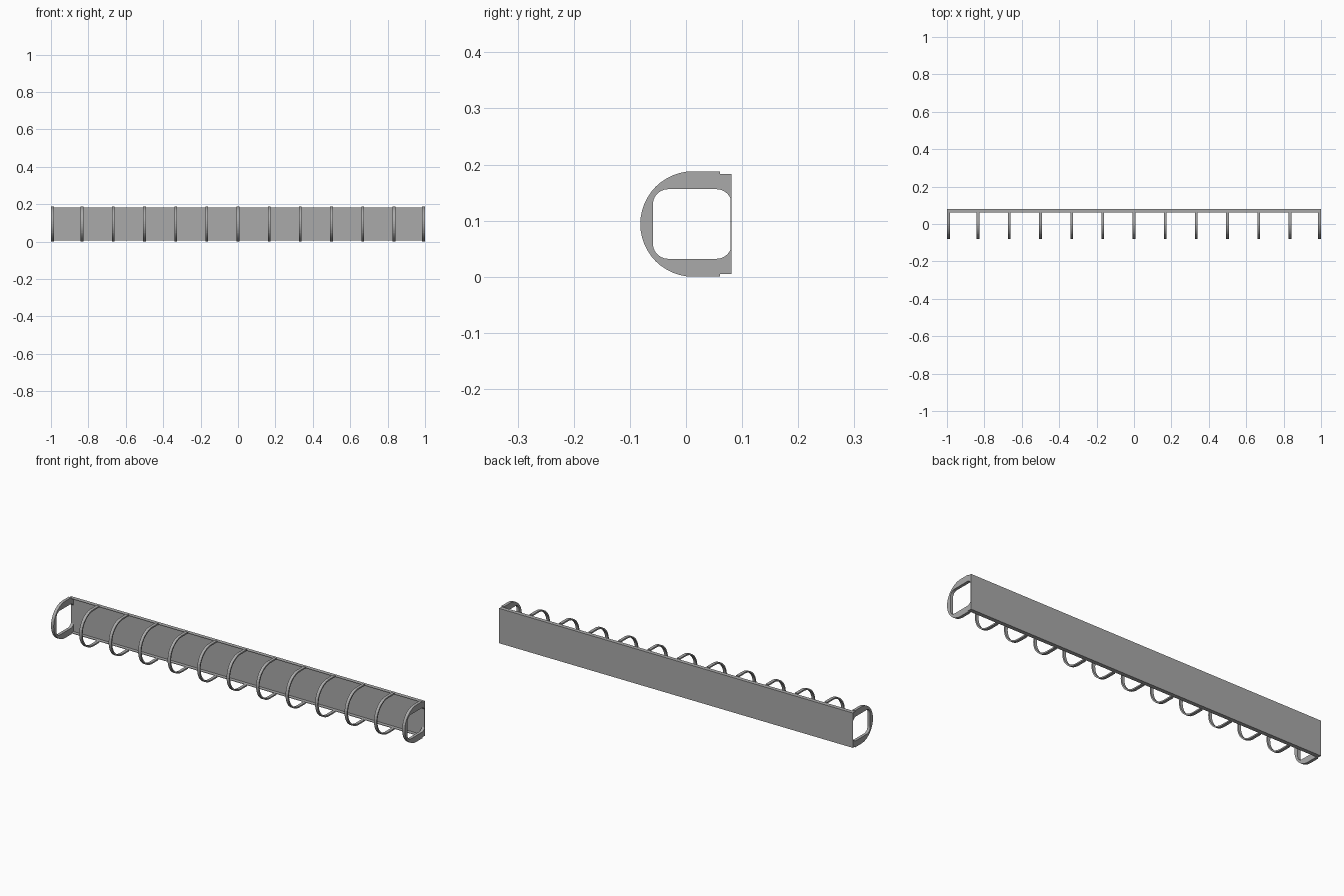
import bpy, bmesh, math

if "Cube" in bpy.data.objects:
    bpy.data.objects.remove(bpy.data.objects["Cube"])

grey = bpy.data.materials.new("mid grey")
grey.diffuse_color = (0.4, 0.4, 0.4, 1)
grey.use_nodes = True
grey.node_tree.nodes["Principled BSDF"].inputs["Base Color"].default_value = grey.diffuse_color

ZC = 0.094      # height of the centre line
YC = 0.0125     # centre of the hoop arcs
BACK = 0.0815   # rear face
WIDTH = 0.015   # hoop width along x


def arc(cy, cz, r, a0, a1, n):
    """Points on an arc in the y-z plane, angles in degrees."""
    out = []
    for i in range(n + 1):
        a = math.radians(a0 + (a1 - a0) * i / n)
        out.append((cy + r * math.cos(a), cz + r * math.sin(a)))
    return out


def extrude(name, profile, x0, x1):
    """Solid made by sweeping a y-z profile along x."""
    bm = bmesh.new()
    face = bm.faces.new([bm.verts.new((x0, y, z)) for y, z in profile])
    ext = bmesh.ops.extrude_face_region(bm, geom=[face])
    for v in ext["geom"]:
        if isinstance(v, bmesh.types.BMVert):
            v.co.x = x1
    bmesh.ops.recalc_face_normals(bm, faces=bm.faces)
    mesh = bpy.data.meshes.new(name)
    bm.to_mesh(mesh)
    bm.free()
    mesh.materials.append(grey)
    obj = bpy.data.objects.new(name, mesh)
    bpy.context.collection.objects.link(obj)
    return obj


def d_path(r, y_end):
    """Open D curve: straight top, half circle in front, straight bottom."""
    return [(y_end, ZC + r)] + arc(YC, ZC, r, 90, 270, 24) + [(y_end, ZC - r)]


# Back channel: thin plate with short top and bottom flanges
H, T, LIP = 0.089, 0.0025, 0.061
channel = [(LIP, ZC + H), (BACK, ZC + H), (BACK, ZC - H), (LIP, ZC - H),
           (LIP, ZC - H + T), (BACK - T, ZC - H + T),
           (BACK - T, ZC + H - T), (LIP, ZC + H - T)]
extrude("back_channel", channel, -1, 1)

# Thin hoops along the channel, the outer two flush with its ends
hoop = d_path(0.094, LIP) + d_path(0.087, LIP)[::-1]
for i in range(13):
    x = max(-1 + WIDTH / 2, min(1 - WIDTH / 2, -1 + i / 6))
    extrude(f"hoop_{i + 1}", hoop, x - WIDTH / 2, x + WIDTH / 2)

# End frames: D-shaped plates with a rounded opening
R, HH = 0.027, 0.062
y0, y1 = -0.059 + R, BACK - R
opening = (arc(y1, ZC - HH + R, R, 0, -90, 6) + arc(y0, ZC - HH + R, R, 270, 180, 6)
           + arc(y0, ZC + HH - R, R, 180, 90, 6) + arc(y1, ZC + HH - R, R, 90, 0, 6))
frame = d_path(0.089, BACK) + opening
extrude("end_frame_left", frame, -1, -1 + WIDTH)
extrude("end_frame_right", frame, 1 - WIDTH, 1)
